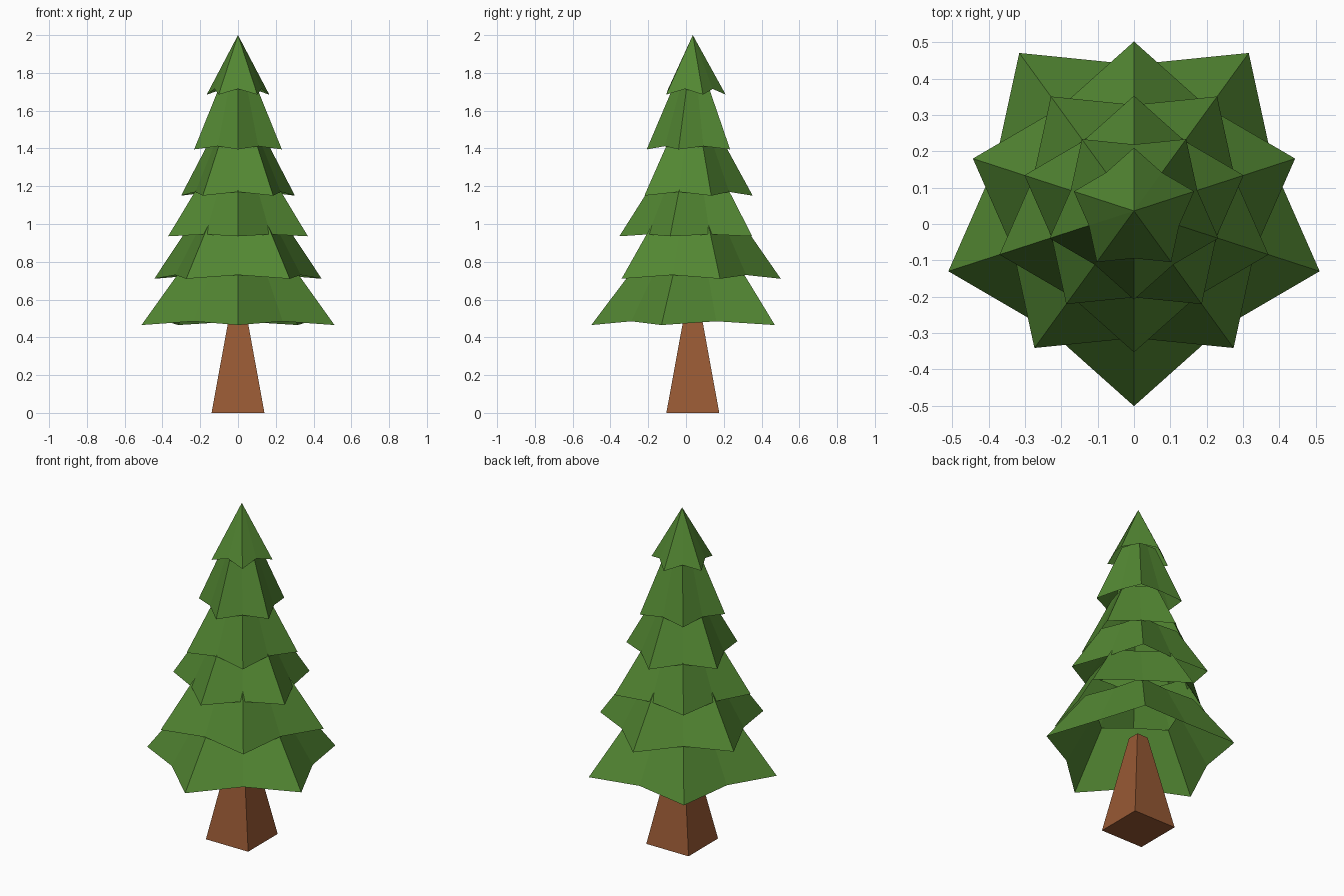
import bpy, bmesh, math

if "Cube" in bpy.data.objects:
    bpy.data.objects.remove(bpy.data.objects["Cube"])

CY = 0.036  # the trunk axis sits slightly behind the origin


def material(name, rgb):
    m = bpy.data.materials.new(name)
    m.diffuse_color = (*rgb, 1)
    m.use_nodes = True
    m.node_tree.nodes["Principled BSDF"].inputs["Base Color"].default_value = m.diffuse_color
    return m


def add_object(name, bm, mat):
    me = bpy.data.meshes.new(name)
    bm.to_mesh(me)
    bm.free()
    me.materials.append(mat)
    ob = bpy.data.objects.new(name, me)
    ob.location.y = CY
    bpy.context.collection.objects.link(ob)


def star_ring(bm, start, tip_r, notch_r, tip_z, notch_z):
    ring = []
    for i in range(10):
        a = start + i * math.pi / 5
        r, z = (notch_r, notch_z) if i % 2 else (tip_r, tip_z)
        ring.append(bm.verts.new((r * math.cos(a), r * math.sin(a), z)))
    return ring


green = material("pine green", (0.085, 0.24, 0.032))
brown = material("bark brown", (0.31, 0.10, 0.034))

# Trunk: tapered square block
bm = bmesh.new()
bmesh.ops.create_cube(bm, size=1)
for v in bm.verts:
    top = v.co.z > 0
    half = 0.036 if top else 0.14
    v.co = (math.copysign(half, v.co.x), math.copysign(half, v.co.y), 0.57 if top else 0)
add_object("trunk", bm, brown)

# Branch tiers: open five-pointed skirts, each turned half a step from the last
# (tip radius, tip height, notch height, height where the slopes converge)
tiers = [
    (0.537, 0.465, 0.485, 1.18),
    (0.466, 0.710, 0.730, 1.38),
    (0.389, 0.935, 0.945, 1.55),
    (0.317, 1.150, 1.170, 1.73),
    (0.244, 1.395, 1.412, 1.97),
    (0.174, 1.685, 1.715, 2.00),
]
for n, (r, z, nz, apex) in enumerate(tiers):
    bm = bmesh.new()
    start = -math.pi / 2 + (n % 2) * math.pi / 5
    notch = 0.75 * r
    low = star_ring(bm, start, r, notch, z, nz)
    if n == len(tiers) - 1:
        peak = bm.verts.new((0, 0, apex))
        for i in range(10):
            bm.faces.new((low[i], low[(i + 1) % 10], peak))
    else:
        # Skirt stops just inside the tier above
        cut = tiers[n + 1][1] + 0.06
        high = star_ring(bm, start, r * (apex - cut) / (apex - z),
                         notch * (apex - cut) / (apex - nz), cut, cut)
        for i in range(10):
            j = (i + 1) % 10
            bm.faces.new((low[i], low[j], high[j], high[i]))
    add_object(f"branch_tier_{n + 1}", bm, green)
